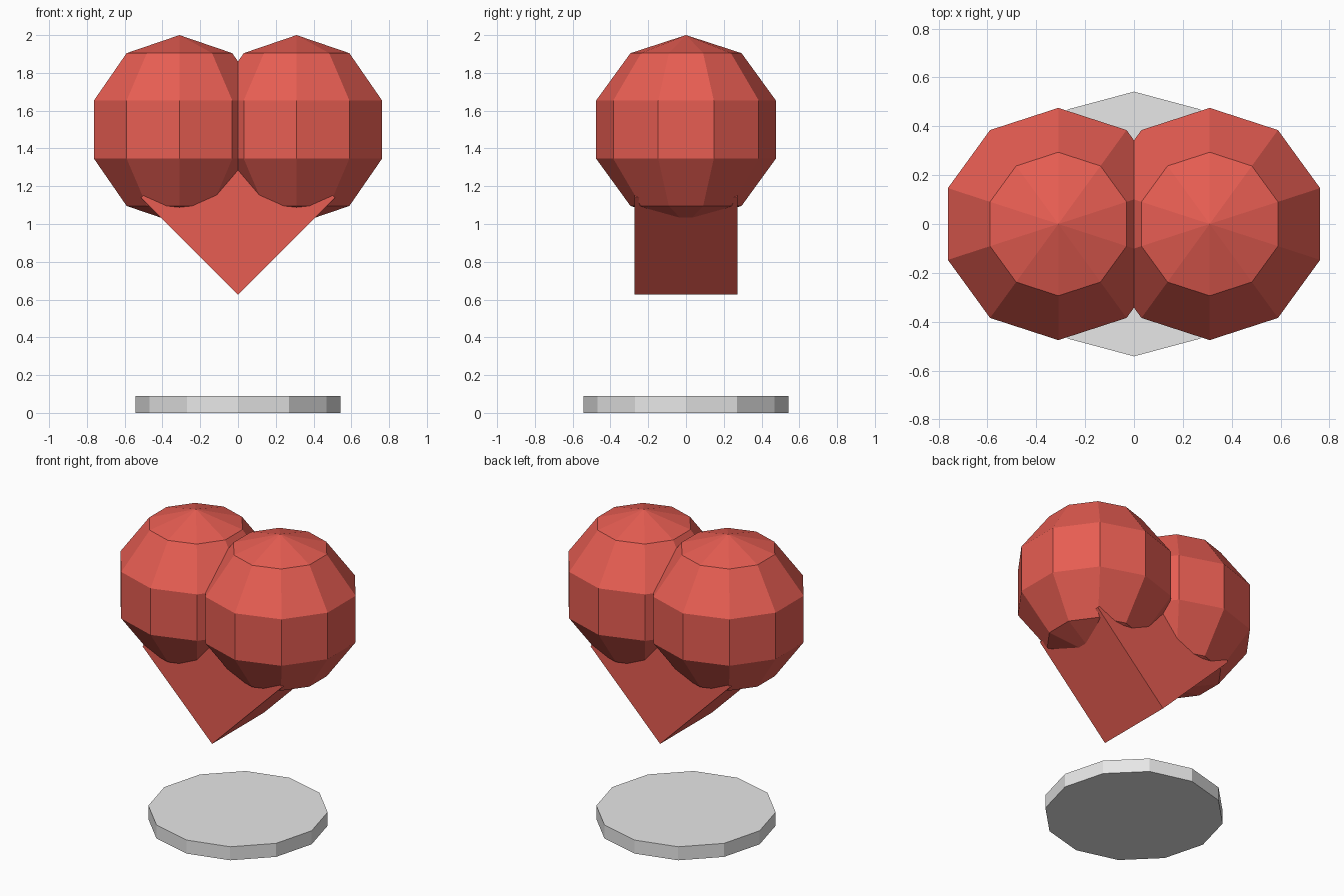
import bpy
import math

cube = bpy.data.objects.get("Cube")
if cube:
    bpy.data.objects.remove(cube, do_unlink=True)


def material(name, colour):
    mat = bpy.data.materials.new(name)
    mat.use_nodes = True
    mat.diffuse_color = colour
    mat.node_tree.nodes["Principled BSDF"].inputs["Base Color"].default_value = colour
    return mat


def finish(name, mat):
    obj = bpy.context.object
    obj.name = name
    obj.data.materials.append(mat)
    return obj


red = material("heart red", (0.8, 0.11, 0.085, 1))
grey = material("pale grey", (0.8, 0.8, 0.8, 1))

# Two faceted lobes that meet in the middle
for side, x in (("left", 0.31), ("right", -0.31)):
    bpy.ops.mesh.primitive_uv_sphere_add(
        segments=10, ring_count=5, radius=0.5, location=(x, 0, 1.5))
    finish(side + "_lobe", red)

# Square block standing on its edge forms the heart's point
half_diagonal = 0.513
width = half_diagonal * math.sqrt(2)
bpy.ops.mesh.primitive_cube_add(
    size=1, location=(0, 0, 0.626 + half_diagonal), rotation=(0, math.pi / 4, 0))
point = finish("heart_point", red)
point.scale = (width, 0.544, width)

# Flat twelve-sided base below the floating heart
bpy.ops.mesh.primitive_cylinder_add(
    vertices=12, radius=0.542, depth=0.09, location=(0, 0, 0.045))
finish("base_disc", grey)
